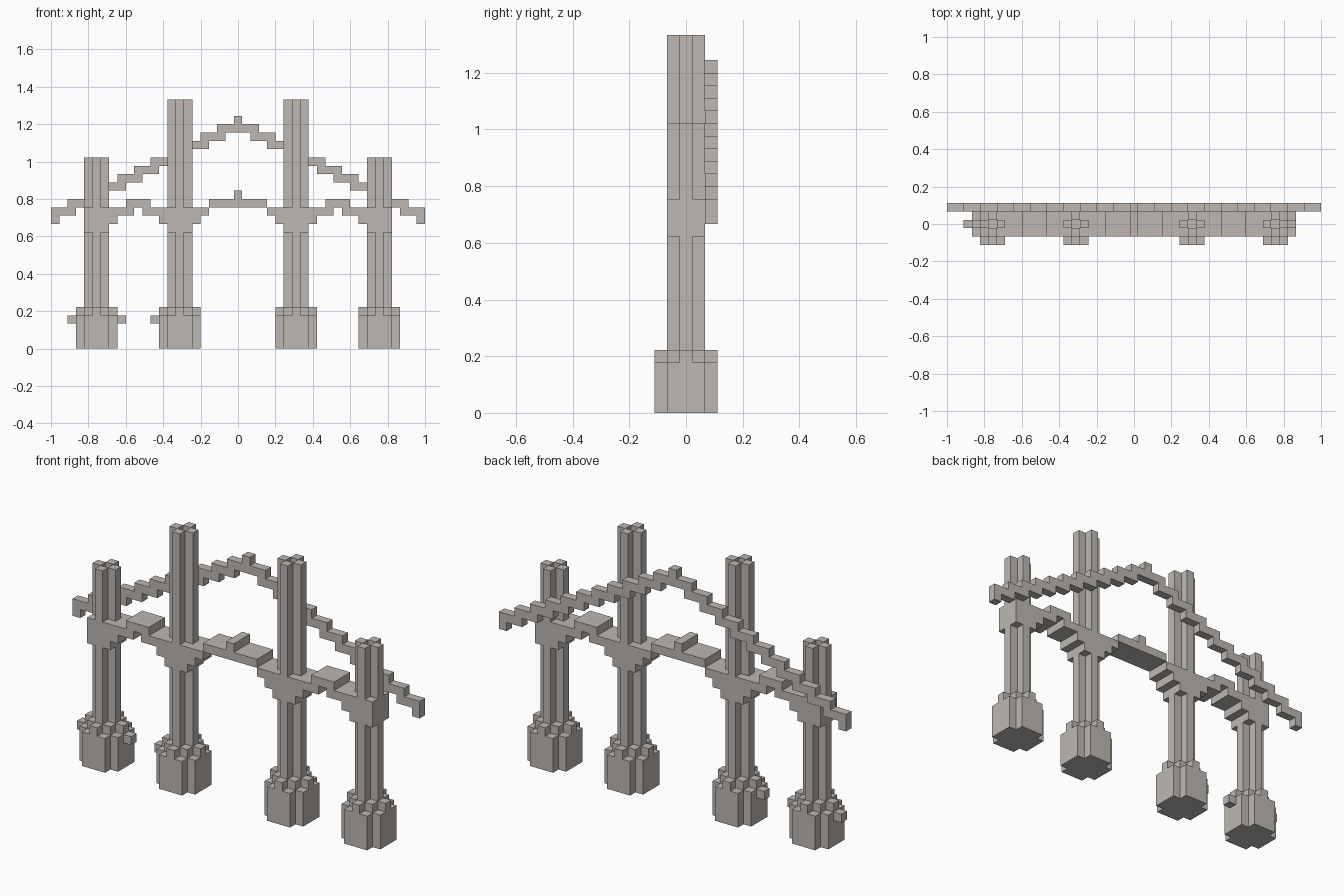
import bpy
import bmesh
from mathutils import Vector

if "Cube" in bpy.data.objects:
    bpy.data.objects.remove(bpy.data.objects["Cube"], do_unlink=True)

UNIT = 2 / 45  # edge of one block

stone = bpy.data.materials.new("warm grey stone")
stone.use_nodes = True
colour = (0.51, 0.475, 0.445, 1)
stone.diffuse_color = colour
stone.node_tree.nodes["Principled BSDF"].inputs["Base Color"].default_value = colour

DIRECTIONS = [Vector(d) for d in
              ((1, 0, 0), (-1, 0, 0), (0, 1, 0), (0, -1, 0), (0, 0, 1), (0, 0, -1))]


def column(x, y, low, high):
    """Blocks stacked from low up to high."""
    return {(x, y, z) for z in range(low, high)}


def pillar(cx, height):
    """Four shafts around a core that stays sunken above the deck."""
    cells = column(cx, 0, 4, 17)
    for dx, dy in ((1, 0), (-1, 0), (0, 1), (0, -1)):
        cells |= column(cx + dx, dy, 4, height)
    return cells


def footing(cx, knobs):
    """Chamfered block with a broken rim and small side knobs."""
    cells = set()
    for dx in range(-2, 3):
        for dy in range(-2, 3):
            if abs(dx * dy) == 4:
                continue
            rim = abs(dx * dy) == 2
            cells |= column(cx + dx, dy, 0, 4 if rim else 5)
    for side in knobs:
        cells |= column(cx + 3 * side, 0, 3, 4)
    return cells


def deck():
    """Arched deck with raised crowns between the pillars."""
    cells = set()
    for x in range(-18, 19):
        a = abs(x)
        top = 19 if a == 0 else 18 if a <= 3 or 11 <= a <= 13 else 17
        if a <= 9:
            low = max(14, min(17, 13 + abs(a - 7)))
            low = 17 if a <= 3 else low
        else:
            low = 17 if a == 12 else 16 if a <= 14 else 15 if a == 15 else 14
        for y in (-1, 0, 1):
            cells |= column(x, y, low, top)
    return cells


def rail():
    """Stepped gable rail running along the back."""
    cells = set()
    for x in range(-22, 23):
        top = 28 - (abs(x) + 1) // 2
        cells |= column(x, 2, top - 2 + abs(x) % 2, top)
    return cells


parts = {"deck": deck(), "back_rail": rail()}
for name, cx, height, knobs in (
        ("right_outer", -17, 23, (-1, 1)), ("right_inner", -7, 30, (-1,)),
        ("left_inner", 7, 30, ()), ("left_outer", 17, 23, ())):
    parts[name + "_pillar"] = pillar(cx, height)
    parts[name + "_footing"] = footing(cx, knobs)

# Each block belongs to one part only
taken = set()
for name in parts:
    parts[name] -= taken
    taken |= parts[name]


def build(name, cells):
    """Mesh the outer faces of a part's blocks."""
    bm = bmesh.new()
    for cell in sorted(cells):
        centre = Vector(cell) + Vector((0, 0, 0.5))
        for n in DIRECTIONS:
            if tuple(int(c) for c in Vector(cell) + n) in taken:
                continue
            u = Vector((n.y, n.z, n.x))
            v = n.cross(u)
            bm.faces.new([bm.verts.new((centre + (n + u * a + v * b) / 2) * UNIT)
                          for a, b in ((-1, -1), (1, -1), (1, 1), (-1, 1))])
    bmesh.ops.remove_doubles(bm, verts=bm.verts[:], dist=UNIT / 100)
    mesh = bpy.data.meshes.new(name)
    bm.to_mesh(mesh)
    bm.free()
    mesh.materials.append(stone)
    bpy.context.collection.objects.link(bpy.data.objects.new(name, mesh))


for part_name, part_cells in parts.items():
    build(part_name, part_cells)
